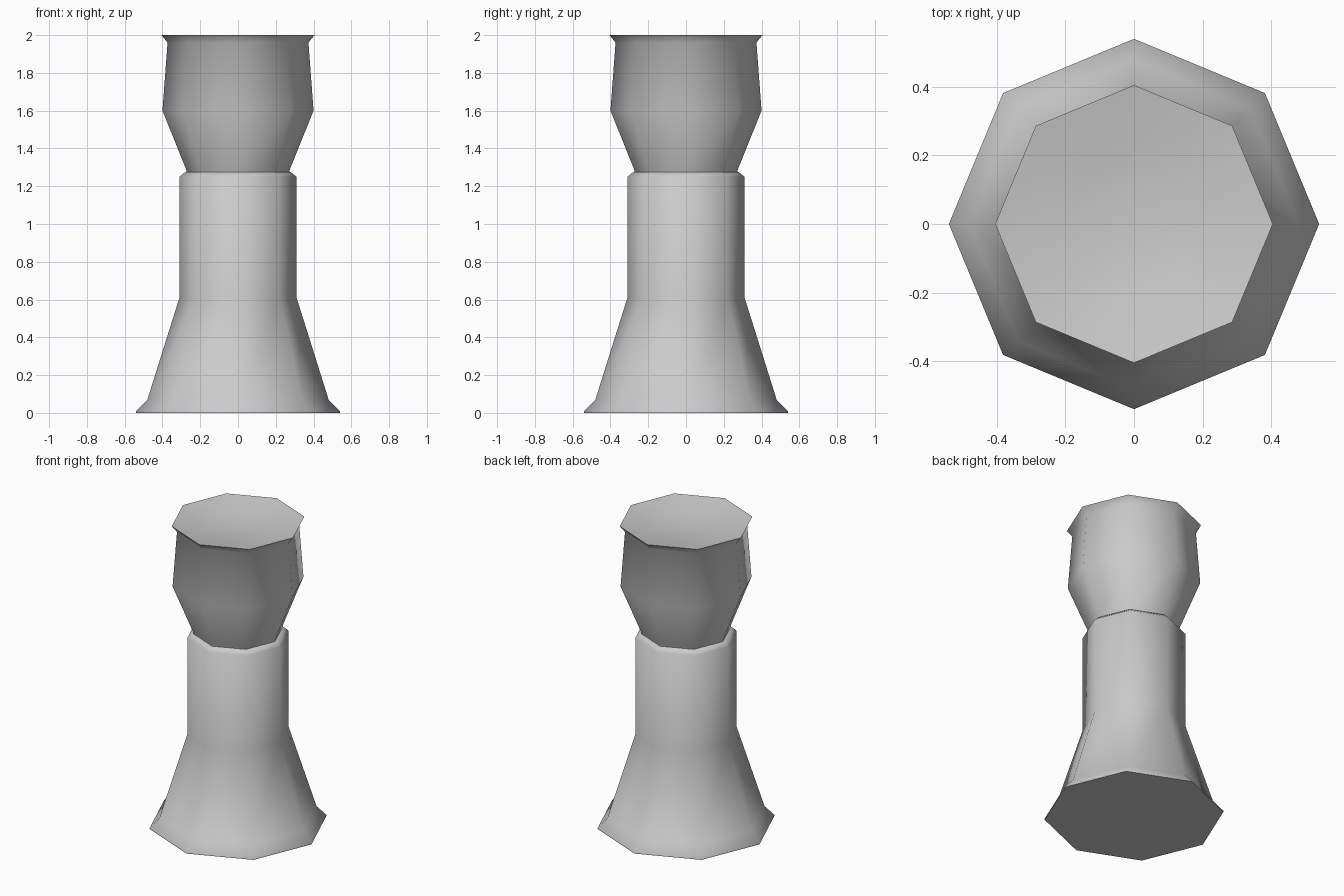
import bpy, bmesh, math

if "Cube" in bpy.data.objects:
    bpy.data.objects.remove(bpy.data.objects["Cube"])

SIDES = 8

def lathe(name, profile):
    """Octagonal turned part from (radius, z) pairs; radius 0 makes a pole."""
    bm = bmesh.new()
    rings = []
    for r, z in profile:
        if r == 0:
            rings.append([bm.verts.new((0, 0, z))] * SIDES)
        else:
            rings.append([bm.verts.new((r * math.cos(i * math.tau / SIDES),
                                        r * math.sin(i * math.tau / SIDES), z))
                          for i in range(SIDES)])
    for a, b in zip(rings, rings[1:]):
        for i in range(SIDES):
            j = (i + 1) % SIDES
            bm.faces.new(dict.fromkeys((a[i], a[j], b[j], b[i])))
    bmesh.ops.recalc_face_normals(bm, faces=bm.faces)
    mesh = bpy.data.meshes.new(name)
    bm.to_mesh(mesh)
    bm.free()
    obj = bpy.data.objects.new(name, mesh)
    bpy.context.collection.objects.link(obj)
    bpy.ops.object.select_all(action='DESELECT')
    obj.select_set(True)
    bpy.context.view_layer.objects.active = obj
    bpy.ops.object.shade_smooth_by_angle(angle=math.radians(50))
    return obj

# Flared pedestal with chamfered shoulder
lathe("pedestal", [(0, 0), (0.54, 0), (0.54, 0.008), (0.48, 0.07), (0.31, 0.61),
                   (0.31, 1.25), (0.28, 1.275), (0, 1.275)])

# Bulging head with a flared rim and shallow dished top
lathe("head", [(0, 1.27), (0.27, 1.27), (0.275, 1.29), (0.40, 1.60), (0.373, 1.96),
               (0.405, 2.0), (0.2, 1.96), (0, 1.95)])
